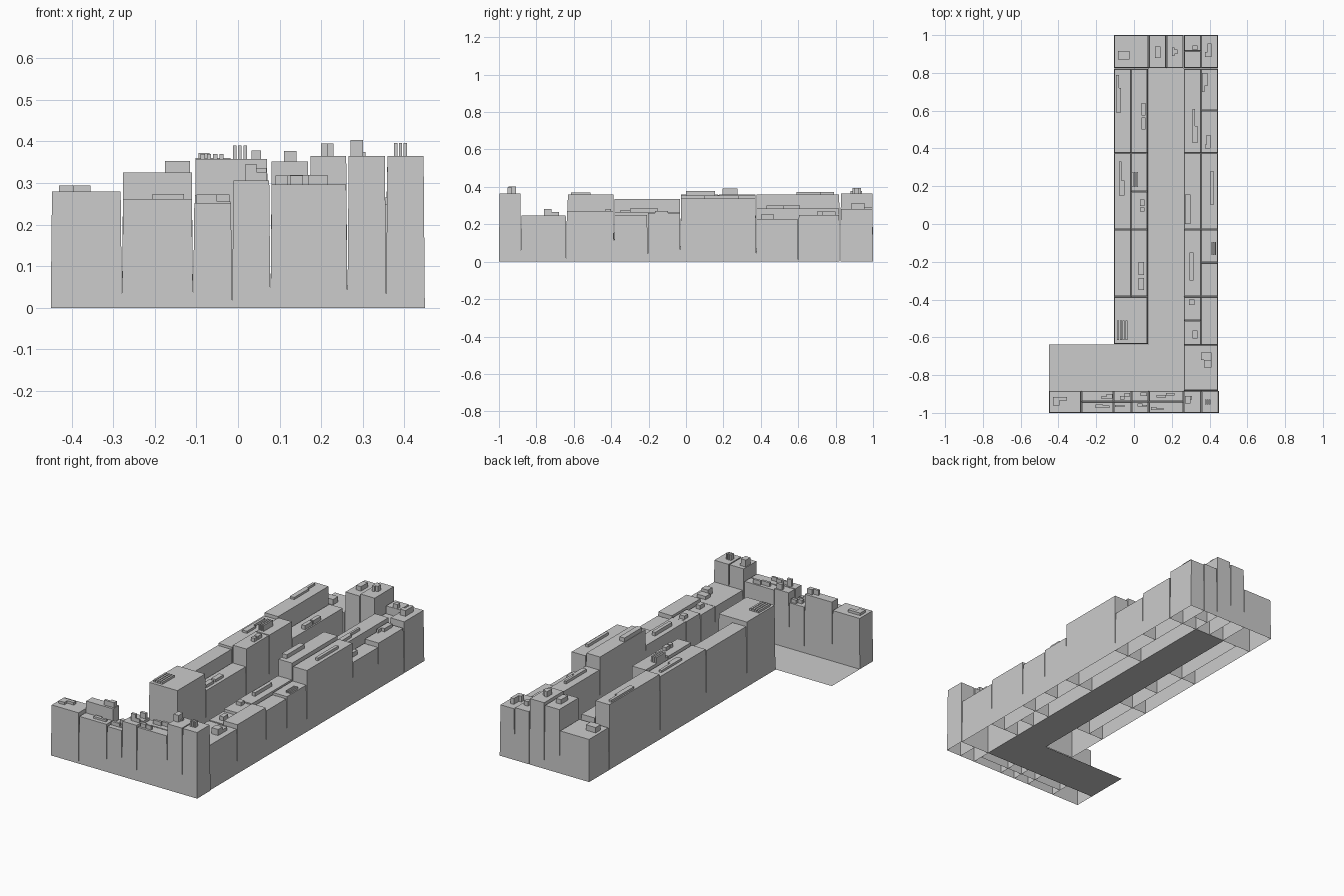
import bpy, bmesh

TAPER = 0.003


def add_box(bm, x0, x1, y0, y1, z0, z1, inset=0.0):
    """Open-bottomed box whose top may be slightly inset."""
    def ring(z, t):
        return [bm.verts.new((x, y, z)) for x, y in
                ((x0 + t, y0 + t), (x1 - t, y0 + t), (x1 - t, y1 - t), (x0 + t, y1 - t))]
    lo, hi = ring(z0, 0), ring(z1, inset)
    bm.faces.new(hi)
    for i in range(4):
        j = (i + 1) % 4
        bm.faces.new((lo[i], lo[j], hi[j], hi[i]))


def finish(bm, name):
    me = bpy.data.meshes.new(name)
    bm.to_mesh(me)
    bm.free()
    bpy.context.collection.objects.link(bpy.data.objects.new(name, me))


def building(name, x0, x1, y0, y1, h, *units):
    bm = bmesh.new()
    add_box(bm, x0, x1, y0, y1, 0, h, TAPER)
    finish(bm, name)
    # rooftop units: x0, x1, y0, y1, height, optional number of parallel strips
    bm = bmesh.new()
    for ux0, ux1, uy0, uy1, uh, *n in units:
        n = n[0] if n else 1
        step = (ux1 - ux0) / n
        for i in range(n):
            w = step * (0.7 if n > 1 else 1)
            add_box(bm, ux0 + i * step, ux0 + i * step + w, uy0, uy1, h, h + uh)
    finish(bm, name + "_roof_units") if units else bm.free()


# Front row (faces -y)
F0, FM, F1 = -1.0, -0.941, -0.883
front_row = [
    (-.45, -.279, F0, F1, .28, (-.43, -.395, -.96, -.915, .014), (-.395, -.355, -.935, -.915, .014)),
    (-.279, -.108, F0, FM, .262, (-.205, -.165, -.975, -.955, .011), (-.165, -.13, -.975, -.962, .011)),
    (-.279, -.108, FM, F1, .325, (-.175, -.115, -.925, -.912, .028), (-.145, -.115, -.912, -.9, .028)),
    (-.108, -.014, F0, FM, .252, (-.10, -.05, -.97, -.957, .02), (-.05, -.018, -.97, -.962, .004)),
    (-.108, -.014, FM, F1, .252, (-.075, -.05, -.93, -.91, .02), (-.05, -.02, -.912, -.895, .02)),
    (-.014, .078, F0, FM, .306, (.018, .045, -.965, -.95, .04), (.045, .07, -.965, -.957, .02)),
    (-.014, .078, FM, F1, .306, (.035, .068, -.91, -.893, .03)),
    (.078, .263, F0, FM, .297, (.09, .12, -.985, -.968, .021), (.125, .156, -.985, -.975, .021)),
    (.078, .263, FM, F1, .297, (.12, .17, -.918, -.905, .022), (.17, .215, -.908, -.895, .022)),
    (.263, .356, F0, F1, .365, (.27, .30, -.95, -.91, .038), (.30, .306, -.93, -.91, .01)),
    (.356, .449, F0, F1, .365, (.375, .409, -.955, -.93, .031, 3)),
]

# Left wing, either side of its party wall
L0, LM, L1 = -.105, -.015, .073
left_wing = [
    (L0, L1, -.635, -.385, .358, (-.09, -.03, -.615, -.51, .012, 4)),
    (L0, LM, -.385, -.03, .335),
    (LM, L1, -.385, -.03, .262, (.025, .052, -.27, -.2, .015), (.025, .052, -.35, -.285, .015)),
    (L0, LM, -.03, .375, .345, (-.08, -.065, .15, .33, .012), (-.065, -.05, .15, .23, .012)),
    (LM, L1, -.03, .173, .358, (.033, .055, .065, .088, .02), (.033, .055, .095, .13, .02)),
    (LM, L1, .173, .375, .358, (-.012, .025, .195, .275, .032, 3)),
    (L0, LM, .375, .822, .36, (-.095, -.08, .72, .79, .012), (-.095, -.068, .59, .72, .012)),
    (LM, L1, .375, .822, .262, (.04, .062, .575, .64, .022), (.04, .062, .5, .565, .022)),
]

# Right wing, either side of its party wall
R0, RM, R1 = .265, .355, .445
right_wing = [
    (R0, R1, -.883, -.64, .248, (.355, .41, -.72, -.68, .018), (.37, .41, -.76, -.72, .034)),
    (R0, RM, -.64, -.51, .25, (.31, .335, -.605, -.565, .022)),
    (R0, RM, -.51, -.385, .262, (.29, .32, -.43, -.4, .02)),
    (RM, R1, -.64, -.385, .27),
    (R0, RM, -.385, -.03, .265, (.295, .315, -.3, -.15, .02)),
    (RM, R1, -.385, -.205, .25),
    (RM, R1, -.205, -.03, .26, (.41, .438, -.165, -.095, .012, 3)),
    (R0, RM, -.03, .375, .355, (.27, .30, 0, .155, .022)),
    (RM, R1, -.03, .375, .338, (.405, .422, .1, .28, .015)),
    (R0, RM, .375, .822, .285, (.31, .322, .52, .61, .015), (.31, .335, .43, .52, .015)),
    (RM, R1, .375, .6, .228, (.375, .405, .4, .42, .025), (.385, .405, .42, .47, .025)),
    (RM, R1, .6, .822, .25, (.36, .372, .7, .8, .018), (.372, .39, .73, .8, .018)),
]

# Back row (faces +y)
B0, B1 = .825, 1.0
back_row = [
    (L0, .078, B0, B1, .235, (-.085, -.025, .87, .915, .03)),
    (.078, .171, B0, B1, .352, (.11, .14, .88, .94, .025)),
    (.171, .263, B0, B1, .365, (.2, .215, .89, .935, .03), (.215, .23, .9, .925, .03)),
    (R0, RM, B0, .915, .25),
    (R0, RM, .915, B1, .29, (.31, .335, .92, .945, .024)),
    (RM, R1, B0, B1, .282, (.375, .41, .885, .91, .032), (.39, .41, .91, .955, .032)),
]

for row_name, row in (("front_row", front_row), ("left_wing", left_wing),
                      ("right_wing", right_wing), ("back_row", back_row)):
    for i, spec in enumerate(row, 1):
        building(f"{row_name}_building_{i}", *spec)

# L-shaped courtyard pavement
bm = bmesh.new()
outline = [(-.45, F1), (R0, F1), (R0, B0), (L1, B0), (L1, -.638), (-.45, -.638)]
bm.faces.new([bm.verts.new((x, y, 0)) for x, y in outline])
finish(bm, "courtyard_pavement")
